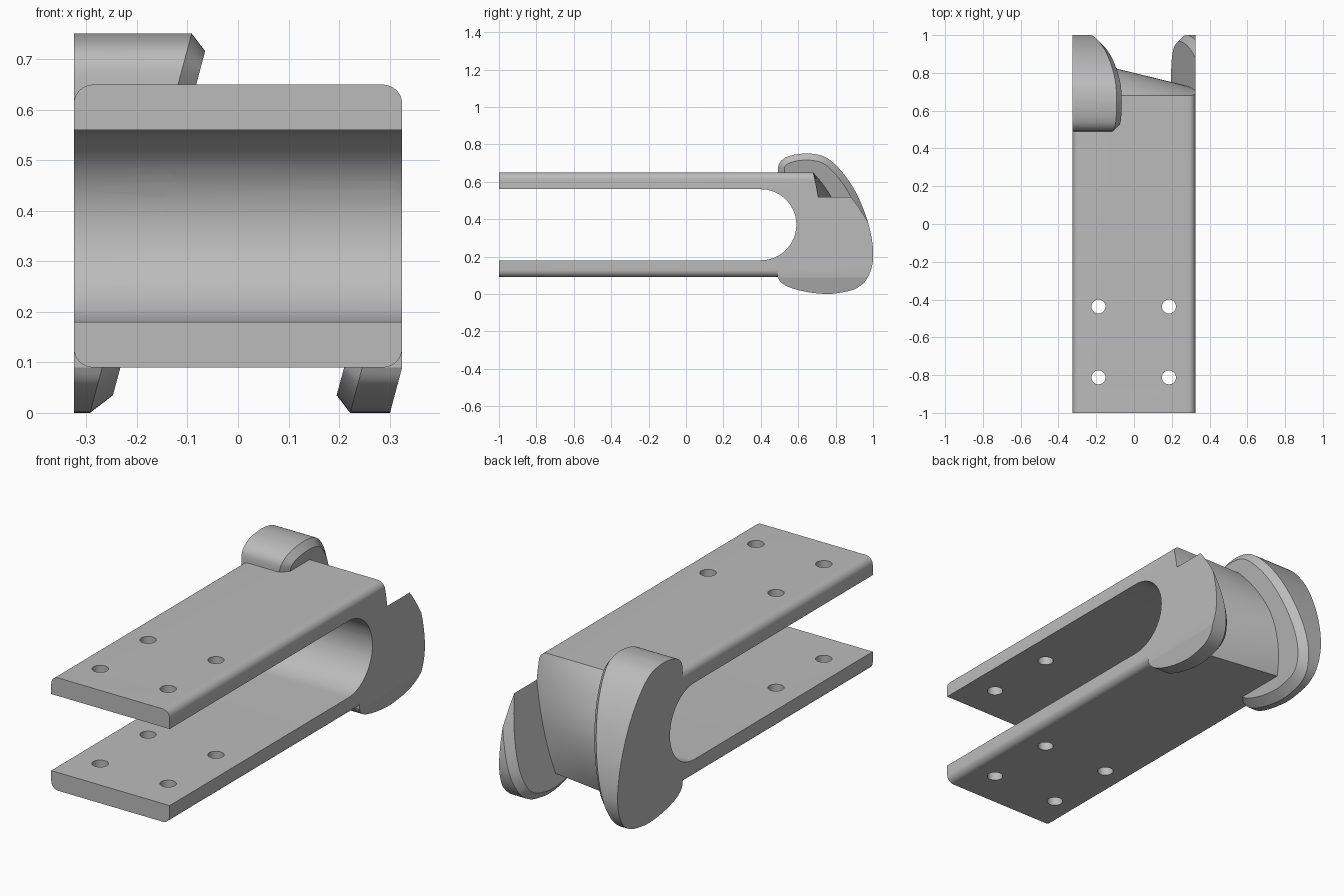
import bpy, bmesh, math
from mathutils import Vector

if "Cube" in bpy.data.objects:
    bpy.data.objects.remove(bpy.data.objects["Cube"])

grey = bpy.data.materials.new("plain grey")
grey.diffuse_color = (0.5, 0.5, 0.5, 1)
grey.use_nodes = True
grey.node_tree.nodes["Principled BSDF"].inputs["Base Color"].default_value = grey.diffuse_color
TILT = 0.268  # both cheeks lean 15 degrees


def make(name, bm, helper=False):
    bm.normal_update()
    bmesh.ops.recalc_face_normals(bm, faces=bm.faces[:])
    bm.normal_update()
    if bm.calc_volume(signed=True) < 0:
        bmesh.ops.reverse_faces(bm, faces=bm.faces[:])
    me = bpy.data.meshes.new(name)
    bm.to_mesh(me)
    bm.free()
    me.materials.append(grey)
    ob = bpy.data.objects.new(name, me)
    bpy.context.scene.collection.objects.link(ob)
    ob.hide_render = helper
    return ob


def loft(rings):
    """Closed skin through matching rings of points, capped at both ends."""
    bm = bmesh.new()
    rs = [[bm.verts.new(p) for p in r] for r in rings]
    n = len(rs[0])
    for a, b in zip(rs, rs[1:]):
        for i in range(n):
            j = (i + 1) % n
            bm.faces.new((a[i], a[j], b[j], b[i]))
    bm.faces.new(rs[0])
    bm.faces.new(rs[-1])
    return bm


def volume(me):
    bm = bmesh.new()
    bm.from_mesh(me)
    v = bm.calc_volume(signed=True)
    bm.free()
    return v


def boolean(ob, cutter, op):
    """Apply a boolean, trying solvers until the volume is sensible."""
    old, cut = volume(ob.data), volume(cutter.data)
    low, high = {'DIFFERENCE': (max(old - cut, 0.2 * old), old),
                 'UNION': (max(old, cut), old + cut),
                 'INTERSECT': (0.05 * old, old)}[op]
    m = ob.modifiers.new(op, 'BOOLEAN')
    m.operation, m.object = op, cutter
    done = False
    for solver in ('EXACT', 'MANIFOLD', 'FLOAT'):
        m.solver = solver
        bpy.context.view_layer.update()
        dg = bpy.context.evaluated_depsgraph_get()
        me = bpy.data.meshes.new_from_object(ob.evaluated_get(dg))
        if len(me.polygons) > 3 and low * 0.99 <= volume(me) <= high * 1.01:
            done = True
            break
    ob.modifiers.remove(m)
    if done:
        me.name = ob.name
        ob.data = me
    if done or cutter.hide_render:
        bpy.data.objects.remove(cutter)


def arc(cx, cz, r, a0, a1, n):
    return [(cx + r * math.cos(math.radians(a0 + (a1 - a0) * i / n)),
             cz + r * math.sin(math.radians(a0 + (a1 - a0) * i / n))) for i in range(n + 1)]


# body: rounded bar running front to back
R = 0.038
sec = []
for k, (sx, sz) in enumerate([(1, 0.65 - R), (-1, 0.65 - R), (-1, 0.09 + R), (1, 0.09 + R)]):
    sec += arc(sx * (0.325 - R), sz, R, 90 * k, 90 * k + 90, 8)
body = make("clamp_body", loft([[(x, y, z) for x, z in sec] for y in (-1, 0.95)]))


# back of the body: bulging surface that sticks out further on the left
def back_y(x, z):
    h = 0.32 if z > 0.33 else 0.38
    return 0.68 + (1 - ((z - 0.33) / h) ** 2) * (0.12 - 0.244 * x)


zs = [0.03 + 0.02 * i for i in range(35)]
rings = []
for i in range(9):
    x = -0.4 + 0.1 * i
    rings.append([(x, back_y(x, z), z) for z in zs] + [(x, 1.3, zs[-1]), (x, 1.3, zs[0])])
back = loft(rings)
bmesh.ops.triangulate(back, faces=[f for f in back.faces if len(f.verts) == 4])
boolean(body, make("back_cutter", back, True), 'DIFFERENCE')

# cheek outline (y, z), smoothed
KEY = [(.49, .09), (.49, .64), (.495, .69), (.52, .722), (.56, .74), (.61, .749), (.67, .75),
       (.74, .734), (.80, .69), (.86, .62), (.91, .54), (.95, .45), (.982, .35), (1.0, .24),
       (.995, .15), (.96, .07), (.90, .025), (.82, .006), (.75, 0), (.65, .01), (.56, .033), (.51, .06)]
K = [Vector(p) for p in KEY]
outline = [K[0]]
for i in range(1, len(K)):
    p0, p1, p2 = K[max(i - 1, 1)], K[i], K[(i + 1) % len(K)]
    p3 = K[(i + 2) % len(K)] if i + 2 <= len(K) else p2
    for s in range(4):
        t = s / 4
        outline.append(0.5 * (2 * p1 + (p2 - p0) * t + (2 * p0 - 5 * p1 + 4 * p2 - p3) * t * t
                              + (3 * p1 - p0 - 3 * p2 + p3) * t ** 3))


def inset(pts, d):
    out = []
    for i, p in enumerate(pts):
        t = (pts[(i + 1) % len(pts)] - pts[i - 1]).normalized()
        out.append(p + Vector((t.y, -t.x)) * d)
    return out


def cheek(name, outer_x, base, side):
    """Cam-shaped cheek with a leaning, chamfered inner face."""
    rim = [(outer_x, y, z) for y, z in outline]
    edge = [(base + TILT * z + side * 0.036, y, z) for y, z in outline]
    face = [(base + TILT * z, y, z) for y, z in inset(outline, 0.035)]
    return make(name, loft([rim, edge, face]))


left = cheek("left_cheek", -0.325, -0.257, -1)
right = cheek("right_cheek", 0.6, 0.186, 1)

# trim the right cheek flush with the body side, leaning in at the foot
trim = [(0.325, 0.09), (0.325, 1), (-1, 1), (-1, -0.1), (0.325 - TILT * 0.19, -0.1)]
boolean(right, make("trim", loft([[(x, y, z) for x, z in trim] for y in (0, 1.5)]), True), 'INTERSECT')

# long round-ended slot, open at the front, cut through every part
slot = [(-1.2, 0.18)] + arc(0.4, 0.37, 0.19, -90, 90, 32) + [(-1.2, 0.56)]
for part in (body, left, right):
    boolean(part, make("slot", loft([[(x, y, z) for y, z in slot] for x in (-0.7, 0.7)]), True), 'DIFFERENCE')

# bolt holes through both plates
for x in (-0.188, 0.185):
    for y in (-0.437, -0.812):
        ring = arc(x, y, 0.037, 0, 348.75, 31)
        boolean(body, make("hole", loft([[(a, b, z) for a, b in ring] for z in (-0.2, 1)]), True), 'DIFFERENCE')

# join the cheeks to the body
boolean(body, left, 'UNION')
boolean(body, right, 'UNION')

bpy.ops.object.select_all(action='DESELECT')
for ob in bpy.context.scene.objects:
    ob.select_set(True)
bpy.context.view_layer.objects.active = body
bpy.ops.object.shade_smooth_by_angle(angle=math.radians(25))
